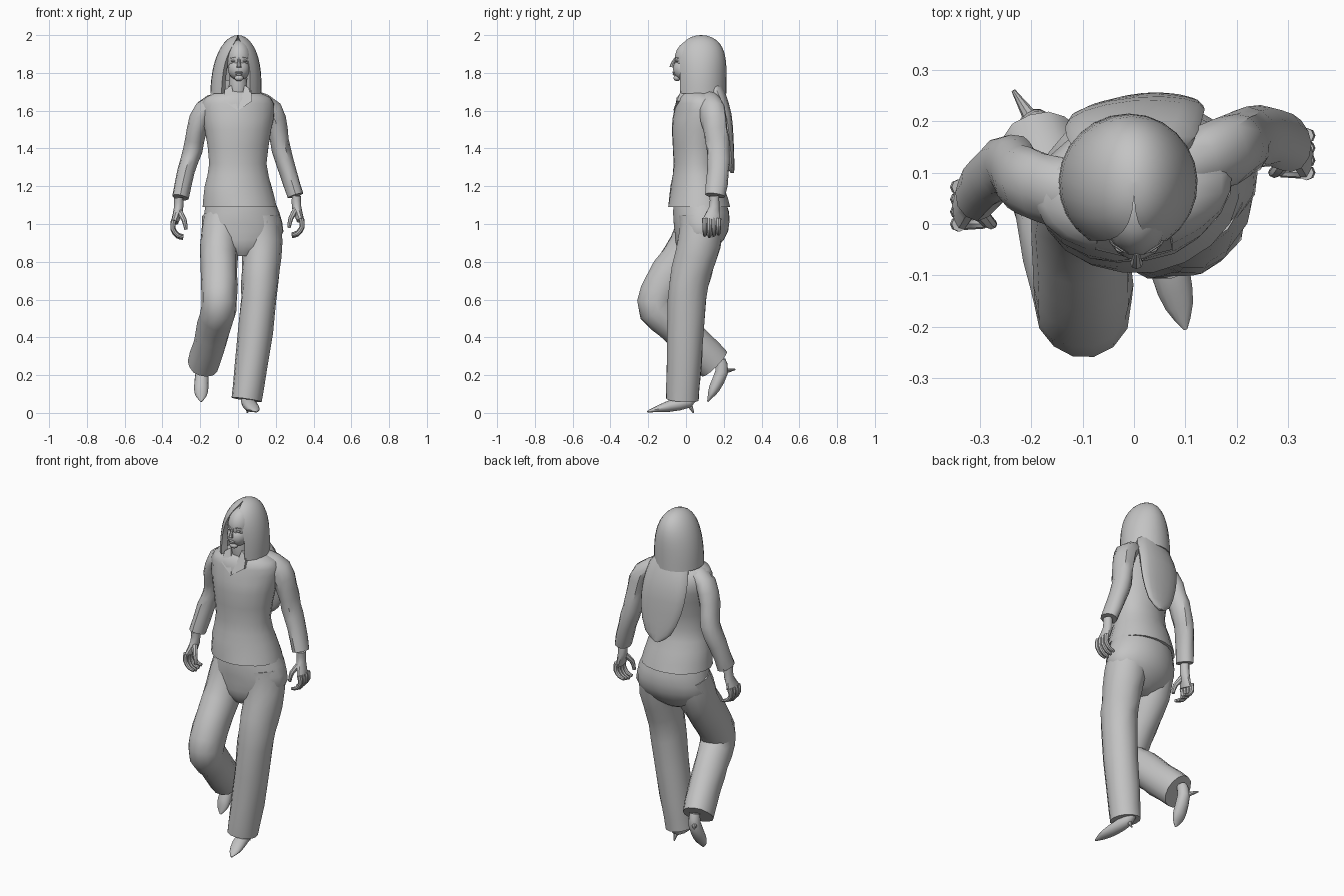
import bpy, bmesh, math, random
from mathutils import Vector, Matrix

random.seed(4)
if "Cube" in bpy.data.objects:
    bpy.data.objects.remove(bpy.data.objects["Cube"])

grey = bpy.data.materials.new("plain grey")
grey.use_nodes = True
grey.diffuse_color = (.55, .55, .55, 1)
grey.node_tree.nodes["Principled BSDF"].inputs["Base Color"].default_value = grey.diffuse_color


def skin_rings(name, rings):
    """Bridge closed rings of points, cap both ends and shade the result."""
    bm = bmesh.new()
    rows = [[bm.verts.new(point) for point in ring] for ring in rings]
    for low, high in zip(rows, rows[1:]):
        for i in range(len(low)):
            bm.faces.new((low[i - 1], low[i], high[i], high[i - 1]))
    bm.faces.new(rows[0])
    bm.faces.new(rows[-1])
    bmesh.ops.recalc_face_normals(bm, faces=bm.faces)
    mesh = bpy.data.meshes.new(name)
    bm.to_mesh(mesh)
    bm.free()
    mesh.materials.append(grey)
    obj = bpy.data.objects.new(name, mesh)
    bpy.context.collection.objects.link(obj)
    bpy.ops.object.select_all(action='DESELECT')
    obj.select_set(True)
    bpy.context.view_layer.objects.active = obj
    bpy.ops.object.shade_smooth_by_angle(angle=math.radians(40))
    return obj


def refine(sections):
    """Add a curved midpoint between neighbouring sections."""
    last = len(sections) - 1
    result = []
    for k in range(last):
        before, start = sections[max(k - 1, 0)], sections[k]
        end, after = sections[k + 1], sections[min(k + 2, last)]
        middle = [(9 * (b + c) - a - d) / 16 for a, b, c, d in zip(before, start, end, after)]
        result += [start, middle]
    return result + [sections[last]]


def loft(name, sections, sides=14, upright=False, yaw=0, fold=0):
    """Sections hold x, y, z, half width and half depth along a limb or trunk."""
    sections = refine(sections)
    centres = [Vector(section[:3]) for section in sections]
    across = Matrix.Rotation(math.radians(yaw), 3, 'Z') @ Vector((1, 0, 0))
    rings = []
    for k, (x, y, z, wide, deep) in enumerate(sections):
        ahead = centres[min(k + 1, len(centres) - 1)] - centres[max(k - 1, 0)]
        along = Vector((0, 0, 1)) if upright else ahead.normalized()
        u = (across - along * across.dot(along)).normalized()
        v = along.cross(u)
        ring = []
        for i in range(sides):
            angle = math.tau * i / sides
            bump = 1 + random.uniform(-fold, fold)
            ring.append(centres[k] + (u * wide * math.cos(angle) + v * deep * math.sin(angle)) * bump)
        rings.append(ring)
    return skin_rings(name, rings)


def limb(name, path, start, end, depth=1, sides=10, fold=0):
    """Tube whose radius tapers evenly from start to end."""
    sections = []
    for k, point in enumerate(path):
        radius = start + (end - start) * k / (len(path) - 1)
        sections.append((*point, radius, radius * depth))
    return loft(name, sections, sides, fold=fold)


def ball(name, centre, wide, deep, tall):
    """Ellipsoid made of stacked rings."""
    x, y, z = centre
    sections = []
    for k in range(7):
        angle = math.pi * (k + .1) / 6.2
        ring = math.sin(angle)
        sections.append((x, y, z - tall * math.cos(angle), wide * ring, deep * ring))
    return loft(name, sections, upright=True)


def trunk(name, profile, yaw):
    """Upright garment described by height, centre, half width and half depth."""
    sections = [(x, y, z, wide, deep) for z, x, y, wide, deep in profile]
    return loft(name, sections, 20, upright=True, yaw=yaw, fold=.012)


# Jacket, turned so its left side sits further back
trunk("jacket", [
    (1.09, .01, .07, .2, .165), (1.2, 0, .06, .18, .14), (1.32, 0, .05, .155, .115),
    (1.5, 0, .06, .18, .135), (1.6, 0, .075, .195, .135), (1.67, 0, .065, .175, .11),
    (1.71, 0, .05, .07, .06)], 10)

# Trousers
trunk("trouser_seat", [
    (1.16, .01, .07, .17, .13), (1.06, .02, .08, .2, .148), (.96, .025, .08, .215, .142),
    (.88, .02, .06, .17, .11), (.83, .02, .04, .07, .06)], 6)
limb("left_trouser_leg", [
    (.11, .085, 1.03), (.125, .07, .9), (.12, .03, .75), (.11, .005, .6), (.07, -.01, .25),
    (.045, -.02, .07)], .115, .082, 1.06, 14, .035)
limb("right_trouser_leg", [
    (-.085, .075, 1.03), (-.1, .02, .88), (-.1, -.08, .74), (-.1, -.145, .63), (-.1, -.15, .55),
    (-.125, -.06, .47), (-.15, .04, .37), (-.185, .15, .26)], .103, .084, 1.12, 14, .035)

# Sleeves set into sloping shoulders
limb("left_sleeve", [
    (.1, .11, 1.63), (.18, .14, 1.6), (.21, .155, 1.5), (.23, .17, 1.39), (.265, .17, 1.28),
    (.305, .155, 1.15)], .06, .043, 1.25, 12, .06)
limb("right_sleeve", [
    (-.1, .055, 1.63), (-.18, .07, 1.6), (-.22, .09, 1.5), (-.24, .115, 1.39), (-.275, .095, 1.28),
    (-.305, .06, 1.14)], .06, .043, 1.25, 12, .06)


def hand(label, side, wrist):
    """Palm, four curled fingers and a thumb hanging from the wrist."""
    def at(inward, back, down):
        return wrist + Vector((-side * inward, back, -down))

    loft(label + "_palm", [(*at(0, 0, -.03), .024, .027), (*at(0, 0, .03), .025, .028),
                           (*at(-.02, -.015, .1), .02, .047)], 10)
    for k, name in enumerate(("index", "middle", "ring", "little")):
        back = -.05 + .024 * k
        reach = .095 - .007 * abs(k - 1)
        limb(label + "_" + name + "_finger", [
            at(-.025, back, .09), at(-.03, back, .1 + reach * .4),
            at(-.005, back, .1 + reach * .8), at(.025, back, .1 + reach * .9)], .015, .009, sides=8)
    limb(label + "_thumb", [at(0, -.01, .04), at(.03, -.045, .09), at(.04, -.05, .14)],
         .018, .009, sides=8)


hand("left_hand", 1, Vector((.31, .15, 1.12)))
hand("right_hand", -1, Vector((-.315, .05, 1.11)))


def shoe(label, ankle, heel, arch, toe, spike):
    """Pointed shoe with a thin heel."""
    ankle, heel, arch, toe, spike = map(Vector, (ankle, heel, arch, toe, spike))
    loft(label + "_shoe", [(*ankle, .028, .03), (*heel, .034, .035), (*arch, .038, .03),
                           (*arch.lerp(toe, .6), .028, .015), (*toe, .004, .004)])
    limb(label + "_heel", [heel, heel.lerp(spike, .4), spike], .022, .004, sides=8)


shoe("left", (.045, .03, .1), (.05, .01, .06), (.07, -.09, .035), (.1, -.205, .007), (.05, .04, 0))
shoe("right", (-.185, .18, .28), (-.19, .19, .22), (-.195, .15, .13), (-.195, .115, .06),
     (-.235, .26, .23))

# Neck, head and face
limb("neck", [(0, .04, 1.66), (0, .02, 1.74), (0, .02, 1.82)], .055, .042)
ball("skull", (.005, .035, 1.875), .07, .097, .1)
ball("jaw", (.005, -.01, 1.82), .058, .06, .06)
ball("chin", (.005, -.047, 1.773), .024, .02, .017)
limb("nose", [(.005, -.055, 1.88), (.005, -.07, 1.85), (.005, -.075, 1.83)], .006, .013, sides=8)
ball("upper_lip", (.005, -.063, 1.803), .02, .01, .006)
ball("lower_lip", (.005, -.06, 1.793), .017, .011, .007)
for label, side in (("left", 1), ("right", -1)):
    middle = .005 + side * .028
    ball(label + "_eye", (middle, -.046, 1.863), .014, .01, .006)
    limb(label + "_brow", [(middle - side * .015, -.056, 1.878), (middle, -.051, 1.882),
                           (middle + side * .018, -.04, 1.878)], .004, .002, sides=6)
    # Collar wing folded out beside the open neck
    wing = ((0, -.068, 1.6), (.075, -.05, 1.65), (.07, -.025, 1.71), (.035, -.015, 1.735))
    skin_rings(label + "_collar", [
        [Vector((side * x, y + inset, z)) for x, y, z in wing] for inset in (0, .03)])


def hair_ring(rise):
    """Horseshoe outline that opens toward the face and closes at the crown."""
    wide = .135 * math.sqrt(1 - rise ** 2.4)
    deep = .135 * math.sqrt(1 - rise ** 5)
    gap = 34 * (1 - rise ** 4)
    inner = .75 - .6 * rise ** 6
    centre = Vector((-.012 * (1 - rise), .08, 1.69 + .31 * rise))
    turns = [math.radians(gap - 90 + (360 - 2 * gap) * i / 20) for i in range(21)]
    outline = [(angle, 1) for angle in turns] + [(angle, inner) for angle in reversed(turns)]
    return [centre + Vector((wide * s * math.cos(a), deep * s * math.sin(a), 0)) for a, s in outline]


# Long hair: a cap that frames the face and a loose panel down the back
skin_rings("hair_cap", [hair_ring(math.sin(math.pi * k / 24.1)) for k in range(13)])
loft("hair_down_back", [
    (.02, .245, 1.27, .015, .01), (.02, .235, 1.32, .08, .02), (.01, .22, 1.45, .125, .03),
    (0, .2, 1.58, .135, .04), (0, .16, 1.69, .12, .05), (0, .13, 1.76, .08, .05)],
    16, upright=True, yaw=5)
